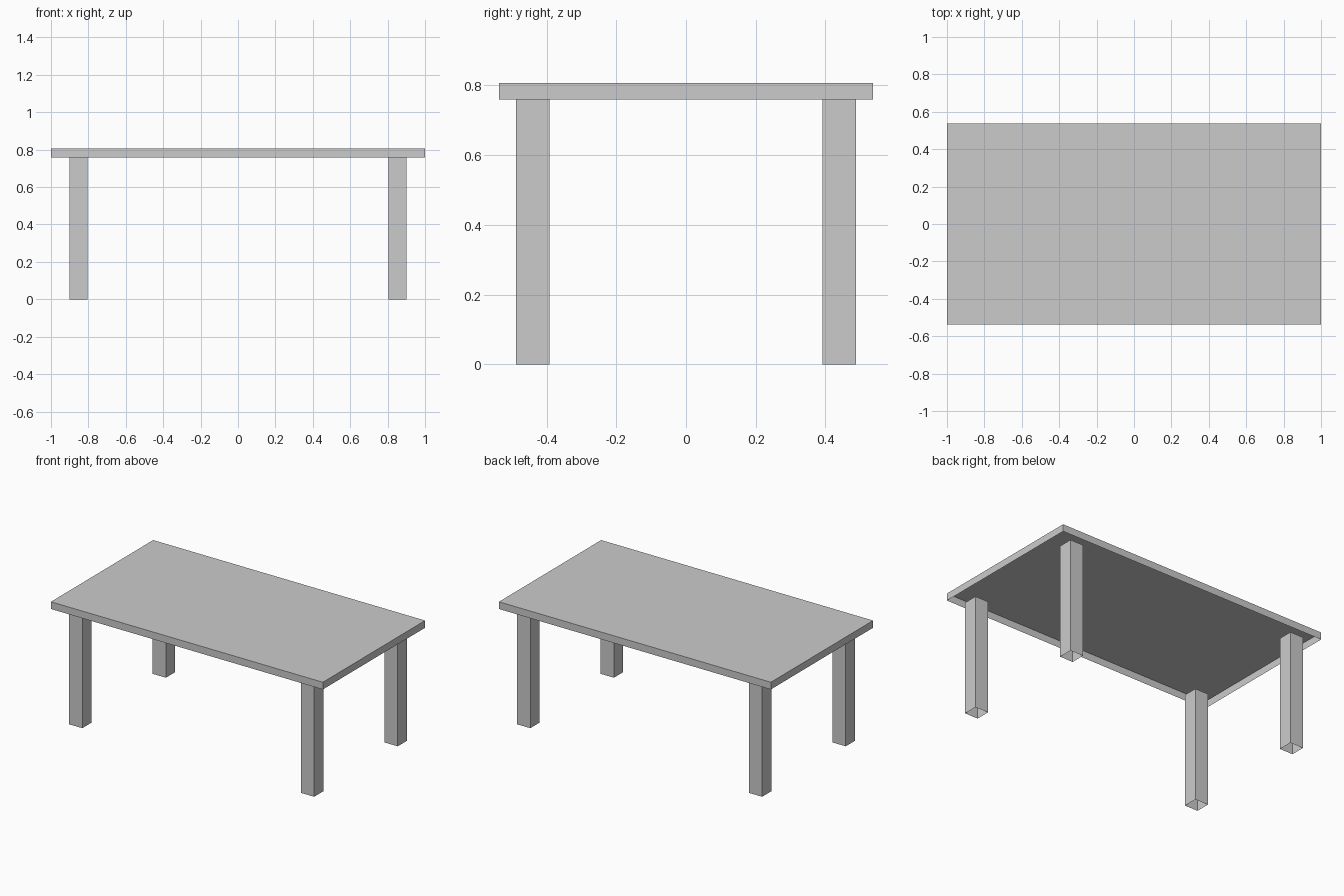
import bpy
import bmesh
from mathutils import Matrix, Vector

if "Cube" in bpy.data.objects:
    bpy.data.objects.remove(bpy.data.objects["Cube"])


def open_box(name, lo, hi):
    """Thin-walled box with no underside."""
    lo, hi = Vector(lo), Vector(hi)
    bm = bmesh.new()
    bmesh.ops.create_cube(bm, size=1, matrix=Matrix.LocRotScale((lo + hi) / 2, None, hi - lo))
    bm.normal_update()
    bottom = [f for f in bm.faces if f.normal.z < -0.5]
    bmesh.ops.delete(bm, geom=bottom, context='FACES_ONLY')
    mesh = bpy.data.meshes.new(name)
    bm.to_mesh(mesh)
    bm.free()
    obj = bpy.data.objects.new(name, mesh)
    bpy.context.collection.objects.link(obj)
    return obj


# Table top: hollow slab, open below
open_box("table_top", (-1, -0.537, 0.759), (1, 0.537, 0.807))

# Four hollow square legs, mirrored from one corner
legs = open_box("legs", (0.804, 0.391, 0), (0.901, 0.487, 0.759))
mirror = legs.modifiers.new("four_corners", 'MIRROR')
mirror.use_axis = (True, True, False)
